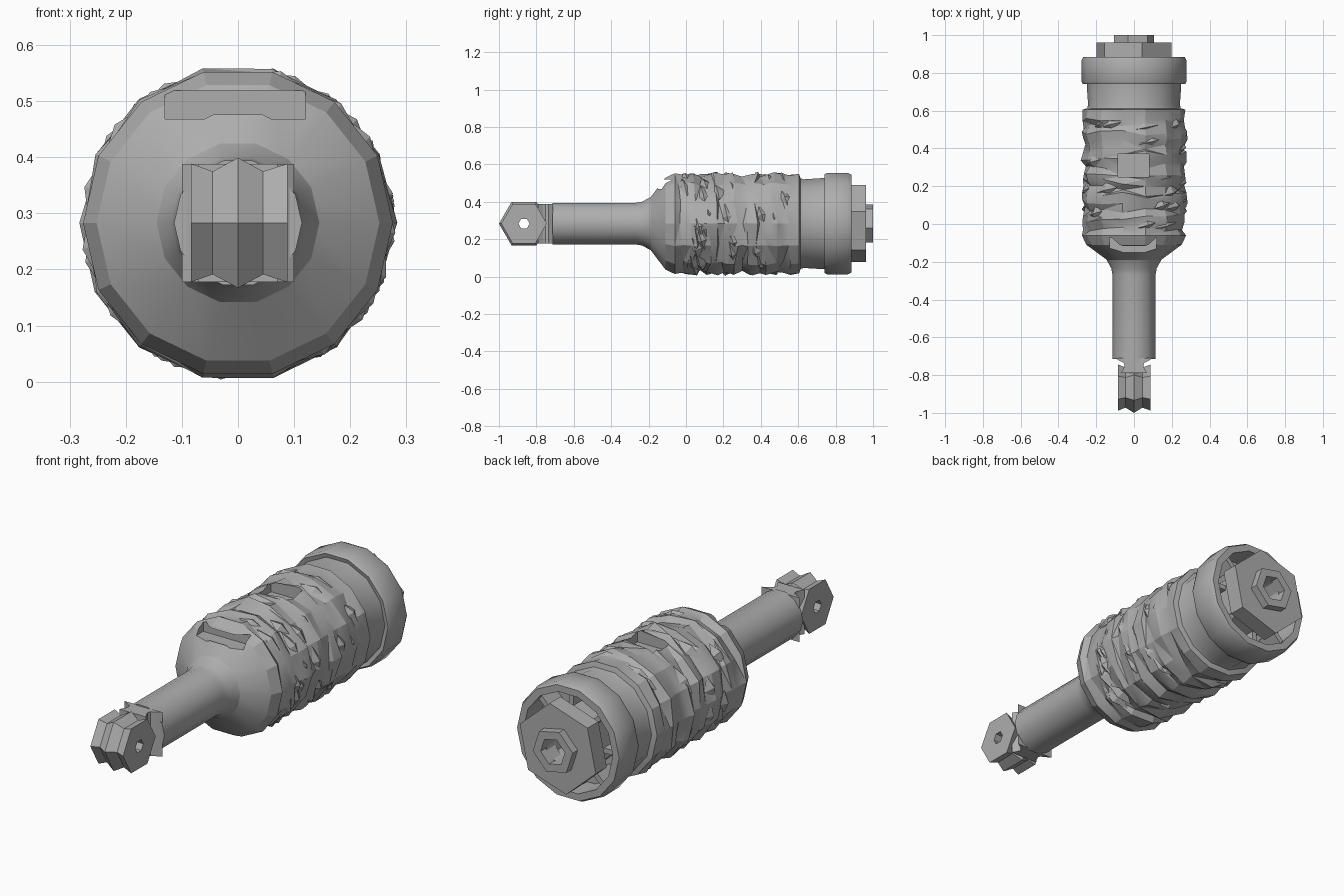
import bpy, bmesh, math, random
from mathutils import Vector

random.seed(4)
if "Cube" in bpy.data.objects:
    bpy.data.objects.remove(bpy.data.objects["Cube"], do_unlink=True)

AXIS_Z = 0.283  # height of the tool's long axis
SIDES = 14

steel = bpy.data.materials.new("grey steel")
steel.use_nodes = True
grey = (0.42, 0.42, 0.42, 1)
steel.diffuse_color = grey
steel.node_tree.nodes["Principled BSDF"].inputs["Base Color"].default_value = grey


def make(name, bm, smooth=None):
    """Turn a bmesh into an object standing on the tool axis."""
    bmesh.ops.recalc_face_normals(bm, faces=bm.faces)
    mesh = bpy.data.meshes.new(name)
    bm.to_mesh(mesh)
    bm.free()
    mesh.materials.append(steel)
    ob = bpy.data.objects.new(name, mesh)
    ob.location.z = AXIS_Z
    bpy.context.collection.objects.link(ob)
    bpy.ops.object.select_all(action='DESELECT')
    bpy.context.view_layer.objects.active = ob
    ob.select_set(True)
    if smooth:
        bpy.ops.object.shade_smooth_by_angle(angle=math.radians(smooth))
    return ob


def lathe(name, profile, sides=SIDES, turn=0.0, smooth=None, ring=False, rough=None):
    """Spin (y, radius) points round the y axis; ring joins last to first."""
    bm = bmesh.new()
    loops = []
    for i, (y, r) in enumerate(profile):
        loop = []
        for k in range(sides):
            a = math.radians(turn) + math.tau * k / sides
            dy, dr = rough(y) if rough else (0, 0)
            loop.append(bm.verts.new(((r + dr) * math.cos(a), y + dy, (r + dr) * math.sin(a))))
        loops.append(loop)
    pairs = list(zip(loops, loops[1:]))
    if ring:
        pairs.append((loops[-1], loops[0]))
    else:
        bm.faces.new(loops[0])
        bm.faces.new(loops[-1])
    for a, b in pairs:
        for k in range(sides):
            n = (k + 1) % sides
            bm.faces.new((a[k], a[n], b[n], b[k]))
    if rough:
        bmesh.ops.triangulate(bm, faces=bm.faces)
    return make(name, bm, smooth)


def block(name, low, high):
    """Box between two corners, measured from the tool axis."""
    bm = bmesh.new()
    bmesh.ops.create_cube(bm, size=1)
    low, high = Vector(low), Vector(high)
    for v in bm.verts:
        v.co = (low + high) / 2 + v.co * (high - low)
    return make(name, bm)


def carve(target, cutter):
    """Cut one object out of another and discard the cutter."""
    cutter.hide_render = True
    mod = target.modifiers.new("cut", 'BOOLEAN')
    mod.operation, mod.object, mod.solver = 'DIFFERENCE', cutter, 'EXACT'
    bpy.context.view_layer.objects.active = target
    bpy.ops.object.modifier_apply(modifier=mod.name)
    bpy.data.objects.remove(cutter, do_unlink=True)


# Hammered grip: ridged rows with uneven vertices
def hammered(y):
    if -0.05 < y < 0.58:
        return random.uniform(-0.016, 0.016), random.uniform(-0.012, 0.008)
    return 0, 0


grip_rows = [(-0.2, 0.13), (-0.11, 0.252), (-0.06, 0.276)]
for i in range(17):
    grip_rows.append((-0.025 + i * 0.036, 0.276 if i % 3 else 0.264))
grip_rows += [(0.605, 0.272), (0.615, 0.24)]
grip = lathe("grip", grip_rows, smooth=22, rough=hammered)

# Openings on the upper side of the grip
carve(grip, block("window_cutter", (-0.085, 0.25, 0.215), (0.08, 0.37, 0.4)))
carve(grip, block("scoop_cutter", (-0.13, -0.15, 0.185), (0.12, -0.075, 0.236)))

# Torn chips standing up across the grip
bm = bmesh.new()
for i in range(44):
    a = random.uniform(0, math.tau)
    y = random.uniform(-0.03, 0.53)
    if math.sin(a) > 0.85 and 0.2 < y < 0.42:
        continue
    span = random.uniform(0.15, 0.3)

    def on_grip(da, dy, r):
        return bm.verts.new((r * math.cos(a + da), y + dy, r * math.sin(a + da)))
    left, right = on_grip(-span, 0.02, 0.266), on_grip(span, -0.01, 0.266)
    peak, root = on_grip(0, 0.005, 0.281), on_grip(0.03, 0.05, 0.255)
    heel = on_grip(-0.02, -0.02, 0.255)
    for tri in ((left, peak, root), (peak, right, root), (left, heel, peak), (heel, right, peak),
                (left, root, heel), (root, right, heel)):
        bm.faces.new(tri)
make("grip_chips", bm)

# Waist and hollow rear collar
lathe("waist", [(0.6, 0.252), (0.63, 0.243), (0.735, 0.25), (0.76, 0.25)], smooth=30)
lathe("rear_collar", [(0.74, 0.27), (0.755, 0.278), (0.865, 0.278), (0.885, 0.268),
                      (0.885, 0.235), (0.75, 0.235)], smooth=35, ring=True)
for k in range(8):
    a = math.tau * k / 8
    rib = block("collar_rib", (0.17, 0.75, -0.012), (0.245, 0.86, 0.012))
    rib.rotation_euler.y = a

# Large nut and small hexagonal socket at the rear
lathe("large_nut", [(0.75, 0.17), (0.88, 0.17), (0.88, 0.21), (0.962, 0.21),
                    (0.962, 0.07), (0.75, 0.07)], sides=6, turn=18, ring=True)
lathe("small_socket", [(0.95, 0.107), (1.0, 0.107), (1.0, 0.065), (0.9, 0.065), (0.9, 0.1)],
      sides=6, turn=48, ring=True)

# Shaft with a flare into the grip
lathe("shaft", [(-0.715, 0.114), (-0.27, 0.114), (-0.235, 0.12), (-0.19, 0.145)], smooth=40)

# Scalloped neck behind the tip
bm = bmesh.new()
side = [(0.1, -0.71), (0.075, -0.725), (0.055, -0.735), (0.05, -0.75), (0.055, -0.765), (0.07, -0.79)]
outline = side + [(-x, y) for x, y in reversed(side)]
base = bm.faces.new([bm.verts.new((x, y, -0.105)) for x, y in outline])
up = bmesh.ops.extrude_face_region(bm, geom=[base])["geom"]
bmesh.ops.translate(bm, vec=(0, 0, 0.21), verts=[g for g in up if isinstance(g, bmesh.types.BMVert)])
make("neck", bm)

# Faceted hexagonal tip with an eye through it
tip = lathe("pierced_tip", [(-0.088, 0.122), (-0.045, 0.106), (0, 0.134), (0.045, 0.106),
                            (0.084, 0.122), (0.084, 0.03), (-0.088, 0.03)], sides=6, ring=True)
tip.rotation_euler.z = math.pi / 2
tip.location.y = -0.866
